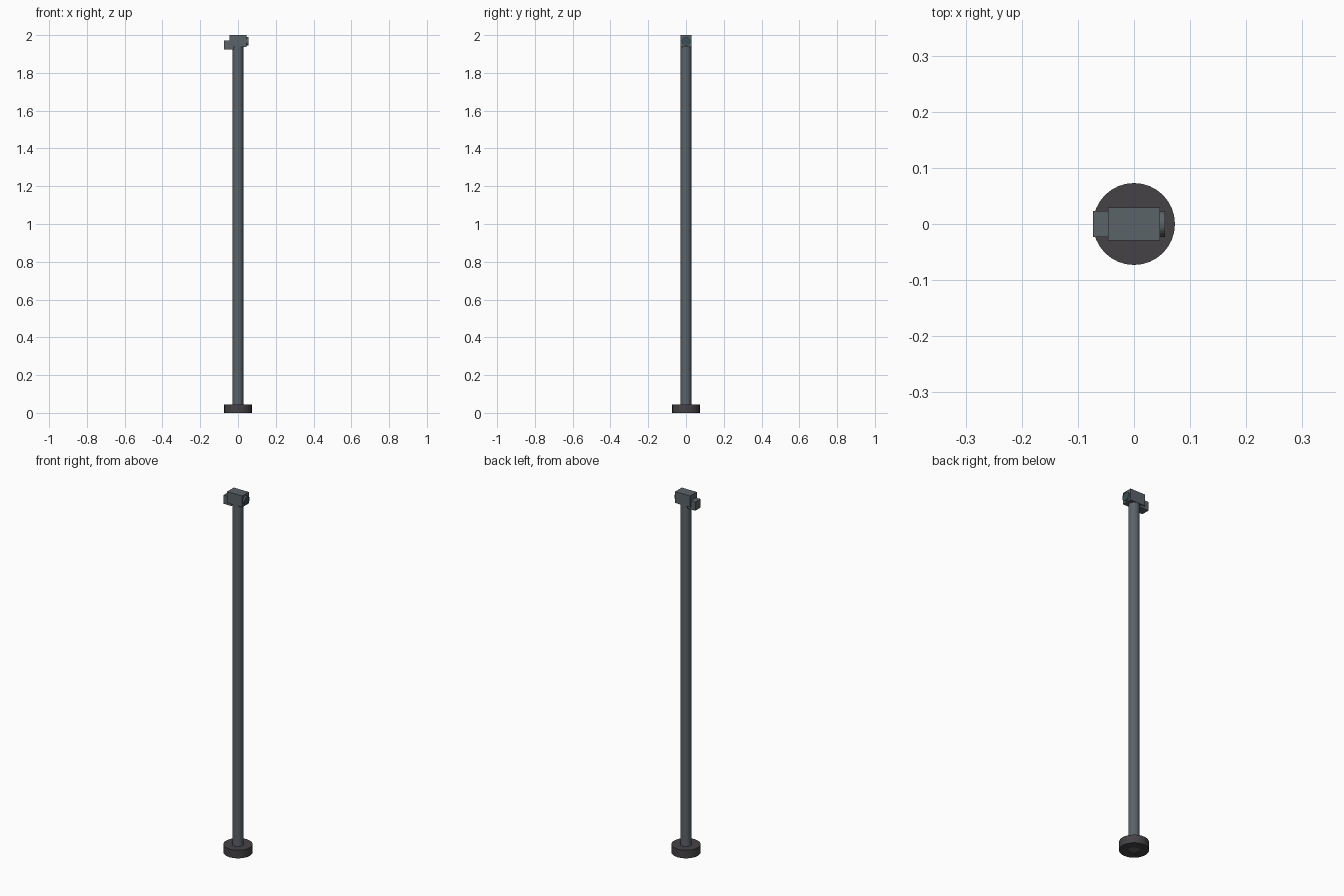
import bpy, bmesh, math
from mathutils import Matrix

if "Cube" in bpy.data.objects:
    bpy.data.objects.remove(bpy.data.objects["Cube"])


def material(name, rgb):
    m = bpy.data.materials.new(name)
    m.diffuse_color = (*rgb, 1)
    m.use_nodes = True
    m.node_tree.nodes["Principled BSDF"].inputs["Base Color"].default_value = m.diffuse_color
    return m


DARK = material("dark_base", (0.06, 0.055, 0.06))
STEEL = material("grey_steel", (0.105, 0.125, 0.14))
GLASS = material("teal_glass", (0.035, 0.085, 0.10))


def finish(name, bm, mat):
    bmesh.ops.recalc_face_normals(bm, faces=bm.faces)
    me = bpy.data.meshes.new(name)
    bm.to_mesh(me)
    bm.free()
    me.materials.append(mat)
    ob = bpy.data.objects.new(name, me)
    bpy.context.collection.objects.link(ob)
    return ob


def box(name, lo, hi, mat):
    bm = bmesh.new()
    bmesh.ops.create_cube(bm, size=1)
    for v in bm.verts:
        v.co = [(a + b) / 2 + c * (b - a) for a, b, c in zip(lo, hi, v.co)]
    return finish(name, bm, mat)


def lathe(name, profile, mat, closed=False, sides=32, matrix=Matrix()):
    """Spin (radius, height) points around z; open ends on the axis become caps."""
    bm = bmesh.new()
    vs = [bm.verts.new((r, 0, z)) for r, z in profile]
    pairs = list(zip(vs, vs[1:])) + ([(vs[-1], vs[0])] if closed else [])
    edges = [bm.edges.new(p) for p in pairs]
    bmesh.ops.spin(bm, geom=vs + edges, cent=(0, 0, 0), axis=(0, 0, 1),
                   angle=math.tau, steps=sides)
    bmesh.ops.remove_doubles(bm, verts=bm.verts, dist=1e-5)
    bmesh.ops.transform(bm, matrix=matrix, verts=bm.verts)
    return finish(name, bm, mat)


# Round foot with a hole for the pole
lathe("base", [(0.028, 0), (0.073, 0), (0.073, 0.045), (0.028, 0.045)], DARK, closed=True)

# Tall pole
lathe("pole", [(0, 0.002), (0.028, 0.002), (0.028, 1.945), (0, 1.945)], STEEL)

# Camera head and the block behind it
box("camera_body", (-0.046, -0.029, 1.937), (0.046, 0.029, 2.0), STEEL)
box("rear_block", (-0.073, -0.023, 1.923), (-0.024, 0.023, 1.971), STEEL)

# Lens rim and glass facing +x
facing = Matrix.Translation((0, 0, 1.967)) @ Matrix.Rotation(math.pi / 2, 4, 'Y')
lathe("lens_rim", [(0.019, 0.044), (0.023, 0.044), (0.023, 0.055), (0.019, 0.055)],
      STEEL, closed=True, matrix=facing)
lathe("lens_glass", [(0, 0.044), (0.019, 0.044), (0.019, 0.053), (0, 0.053)],
      GLASS, matrix=facing)
